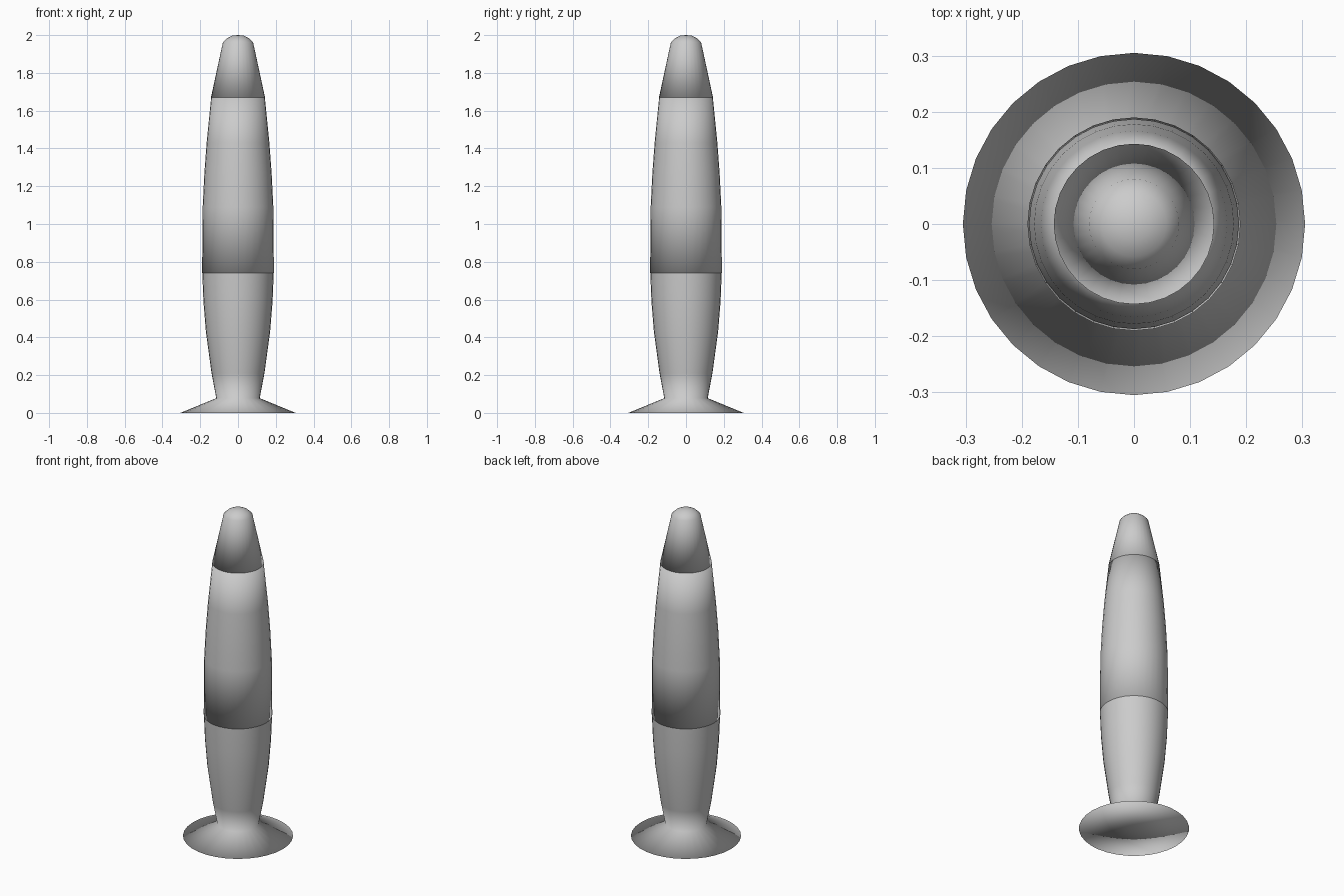
import bpy, bmesh, math

if "Cube" in bpy.data.objects:
    bpy.data.objects.remove(bpy.data.objects["Cube"])

SIDES = 32


def lathe(name, profile):
    """Revolve (radius, z) points around z and cap open ends with fans."""
    bm = bmesh.new()
    rings = []
    for r, z in profile:
        if r == 0:
            rings.append([bm.verts.new((0, 0, z))] * SIDES)
        else:
            rings.append([bm.verts.new((r * math.cos(math.tau * i / SIDES),
                                        r * math.sin(math.tau * i / SIDES), z))
                          for i in range(SIDES)])
    for a, b in zip(rings, rings[1:]):
        for i in range(SIDES):
            j = (i + 1) % SIDES
            bm.faces.new(list(dict.fromkeys((a[i], a[j], b[j], b[i]))))
    bmesh.ops.recalc_face_normals(bm, faces=bm.faces)
    for f in bm.faces:
        f.smooth = True
    mesh = bpy.data.meshes.new(name)
    bm.to_mesh(mesh)
    bm.free()
    obj = bpy.data.objects.new(name, mesh)
    bpy.context.collection.objects.link(obj)
    return obj


# flared foot and tapered lower body
lathe("lamp_base", [(0, 0), (0.305, 0), (0.115, 0.078), (0.14, 0.21),
                    (0.17, 0.43), (0.183, 0.59), (0.189, 0.74)])

# bulging glass vessel
lathe("glass_vessel", [(0, 0.74), (0.19, 0.74), (0.187, 1.09), (0.178, 1.27),
                       (0.166, 1.43), (0.142, 1.67), (0, 1.67)])

# conical cap with rounded tip
lathe("top_cap", [(0, 1.67), (0.143, 1.67), (0.08, 1.962), (0.058, 1.983),
                  (0.03, 1.997), (0, 2.0)])
